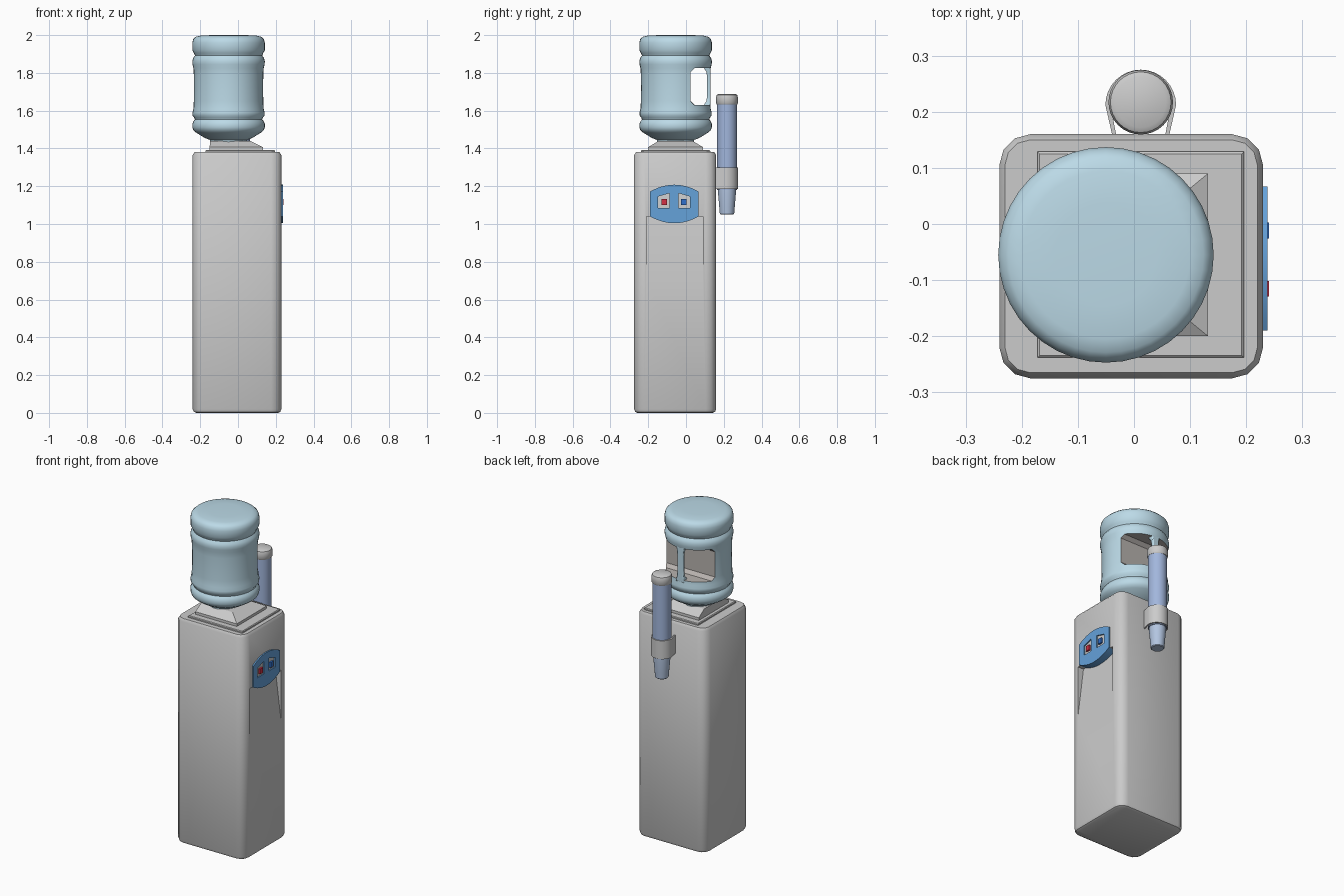
import bpy, bmesh
from math import sin, cos, pi, radians

if "Cube" in bpy.data.objects:
    bpy.data.objects.remove(bpy.data.objects["Cube"])


def material(name, rgb):
    m = bpy.data.materials.new(name)
    m.diffuse_color = (*rgb, 1)
    m.use_nodes = True
    m.node_tree.nodes["Principled BSDF"].inputs["Base Color"].default_value = m.diffuse_color
    return m


BOTTLE = material("bottle_blue", (0.50, 0.70, 0.80))
INSIDE = material("recess_grey", (0.48, 0.45, 0.43))
TUBE = material("tube_blue", (0.36, 0.47, 0.72))
CUP = material("cup_blue", (0.45, 0.56, 0.75))
PANEL = material("panel_blue", (0.13, 0.36, 0.70))
RED = material("hot_red", (0.65, 0.03, 0.06))
BLUE = material("cold_blue", (0.03, 0.16, 0.60))


def smooth(ob, angle=40):
    bpy.ops.object.select_all(action='DESELECT')
    bpy.context.view_layer.objects.active = ob
    ob.select_set(True)
    bpy.ops.object.shade_smooth_by_angle(angle=radians(angle))


def loft(name, rings, mat=None):
    """Skin a stack of equally sized point rings and cap both ends."""
    bm = bmesh.new()
    loops = [[bm.verts.new(p) for p in r] for r in rings]
    n = len(loops[0])
    for a, b in zip(loops, loops[1:]):
        for i in range(n):
            j = (i + 1) % n
            bm.faces.new((a[i], a[j], b[j], b[i]))
    bm.faces.new(loops[0][::-1])
    bm.faces.new(loops[-1])
    bmesh.ops.recalc_face_normals(bm, faces=bm.faces)
    me = bpy.data.meshes.new(name)
    bm.to_mesh(me)
    bm.free()
    ob = bpy.data.objects.new(name, me)
    bpy.context.collection.objects.link(ob)
    if mat:
        me.materials.append(mat)
    return ob


def rect(x0, x1, y0, y1, z):
    return [(x0, y0, z), (x1, y0, z), (x1, y1, z), (x0, y1, z)]


def box(name, x, y, z, mat=None):
    return loft(name, [rect(*x, *y, z[0]), rect(*x, *y, z[1])], mat)


def round_rect(x0, x1, y0, y1, r, z, inset=0, seg=3):
    pts = []
    corners = ((x1 - r, y1 - r), (x0 + r, y1 - r), (x0 + r, y0 + r), (x1 - r, y0 + r))
    for k, (cx, cy) in enumerate(corners):
        for i in range(seg + 1):
            a = (k + i / seg) * pi / 2
            pts.append((cx + (r - inset) * cos(a), cy + (r - inset) * sin(a), z))
    return pts


def turned(name, c, profile, mat=None, n=32):
    ob = loft(name, [[(c[0] + r * cos(2 * pi * i / n), c[1] + r * sin(2 * pi * i / n), z)
                      for i in range(n)] for r, z in profile], mat)
    smooth(ob)
    return ob


def side_prism(name, yz, x0, x1, mat=None):
    return loft(name, [[(x, y, z) for y, z in yz] for x in (x0, x1)], mat)


def bevel(ob, width, seg=2):
    m = ob.modifiers.new("bevel", 'BEVEL')
    m.width, m.segments = width, seg


def cut(ob, cutter):
    m = ob.modifiers.new("cut", 'BOOLEAN')
    m.operation, m.object, m.solver = 'DIFFERENCE', cutter, 'EXACT'
    m.material_mode = 'TRANSFER'
    cutter.hide_render = True
    bpy.context.view_layer.objects.active = ob
    bpy.ops.object.modifier_apply(modifier=m.name)
    bpy.data.objects.remove(cutter)


# cabinet with rounded corners
B = (-0.24, 0.23, -0.275, 0.16, 0.055)
body = loft("cabinet", [round_rect(*B, z, i) for z, i in
                        ((0, 0.018), (0.006, 0.006), (0.02, 0), (1.365, 0), (1.38, 0.01))])
# sloping cup alcove under the panel
alcove = loft("alcove_cutter", [[(0.231, y, 0.715), (0.30, y, 0.715), (0.30, y, 1.04), (0.19, y, 1.04)]
                                for y in (-0.21, 0.09)])
cut(body, alcove)
smooth(body)

# stepped top plate and tapered bottle seat
loft("top_plate", [rect(-0.172, 0.196, -0.238, 0.129, 1.37), rect(-0.172, 0.196, -0.238, 0.129, 1.387),
                   rect(-0.168, 0.192, -0.234, 0.125, 1.391)])
loft("bottle_seat", [rect(-0.15, 0.132, -0.20, 0.09, 1.385), rect(-0.15, 0.132, -0.20, 0.09, 1.407),
                     rect(-0.148, 0.065, -0.145, 0.035, 1.44)])

# ribbed water bottle
C = (-0.05, -0.055)
bottle = turned("water_bottle", C, [
    (0.098, 1.42), (0.098, 1.445), (0.125, 1.455), (0.172, 1.484), (0.187, 1.497), (0.192, 1.512),
    (0.192, 1.53), (0.186, 1.544), (0.178, 1.554), (0.182, 1.563), (0.191, 1.575), (0.191, 1.59),
    (0.186, 1.61), (0.184, 1.65), (0.183, 1.72), (0.184, 1.79), (0.186, 1.825), (0.191, 1.845),
    (0.192, 1.862), (0.188, 1.878), (0.178, 1.892), (0.184, 1.905), (0.192, 1.92), (0.192, 1.96),
    (0.187, 1.979), (0.174, 1.991), (0.15, 1.997), (0.09, 2.0)], BOTTLE, 40)
# hand recess at the back, with a grip bar across it
hand = loft("hand_cutter", [[(x, y, z) for y, z in ((0.025, 1.65), (0.045, 1.63), (0.3, 1.63), (0.3, 1.825),
                                                    (0.045, 1.825), (0.025, 1.805))] for x in (-0.4, 0.3)], INSIDE)
cut(bottle, hand)
smooth(bottle)
grip = loft("bottle_grip", [rect(-0.05 - w, -0.05 + w, y, 0.131, z) for w, y, z in
                            ((0.03, 0.085, 1.615), (0.022, 0.108, 1.65), (0.02, 0.112, 1.68),
                             (0.02, 0.112, 1.775), (0.022, 0.108, 1.805), (0.03, 0.085, 1.84))], BOTTLE)
bevel(grip, 0.006)
smooth(grip)

# tap panel with arched top and bottom
N = 12
ys = [-0.19 + 0.257 * i / N for i in range(N + 1)]
arch = [1 - ((y + 0.0615) / 0.1285) ** 2 for y in ys]
outline = [(y, 1.04 - 0.036 * a) for y, a in zip(ys, arch)]
outline += [(y, 1.172 + 0.036 * a) for y, a in zip(ys, arch)][::-1]
panel = side_prism("tap_panel", outline, 0.185, 0.238, PANEL)
# two mirrored tap pockets with push buttons
for name, s, mat in (("hot", -1, RED), ("cold", 1, BLUE)):
    mid = -0.0635
    pocket = [(mid + s * d, z) for d, z in ((0.024, 1.085), (0.086, 1.085), (0.086, 1.145), (0.024, 1.163))]
    cut(panel, side_prism("pocket_cutter", pocket, 0.222, 0.30, PANEL))
    y = mid + s * 0.052
    box(name + "_button", (0.215, 0.241), (y - 0.014, y + 0.014), (1.10, 1.132), mat)
smooth(panel, 30)

# cup dispenser tube, cap and hanging cup
D = (0.012, 0.217)
turned("cup_tube", D, [(0.052, 1.18), (0.053, 1.64)], TUBE)
turned("tube_cap", D, [(0.054, 1.633), (0.0575, 1.638), (0.0575, 1.672), (0.054, 1.683), (0.045, 1.688)])
turned("paper_cup", D, [(0.034, 1.05), (0.038, 1.054), (0.041, 1.09), (0.047, 1.16), (0.047, 1.19)], CUP)

# U-shaped bracket fixing the tube to the cabinet
M = 16


def u_shape(r, arm, z):
    arc = [(D[0] + r * cos(pi * i / M), 0.212 + r * sin(pi * i / M), z) for i in range(M + 1)]
    return [(D[0] + arm, 0.155, z)] + arc + [(D[0] - arm, 0.155, z)]


loft_pts = [u_shape(0.063, 0.05, z) + u_shape(0.054, 0.043, z)[::-1] for z in (1.185, 1.298)]
smooth(loft("tube_bracket", loft_pts))
